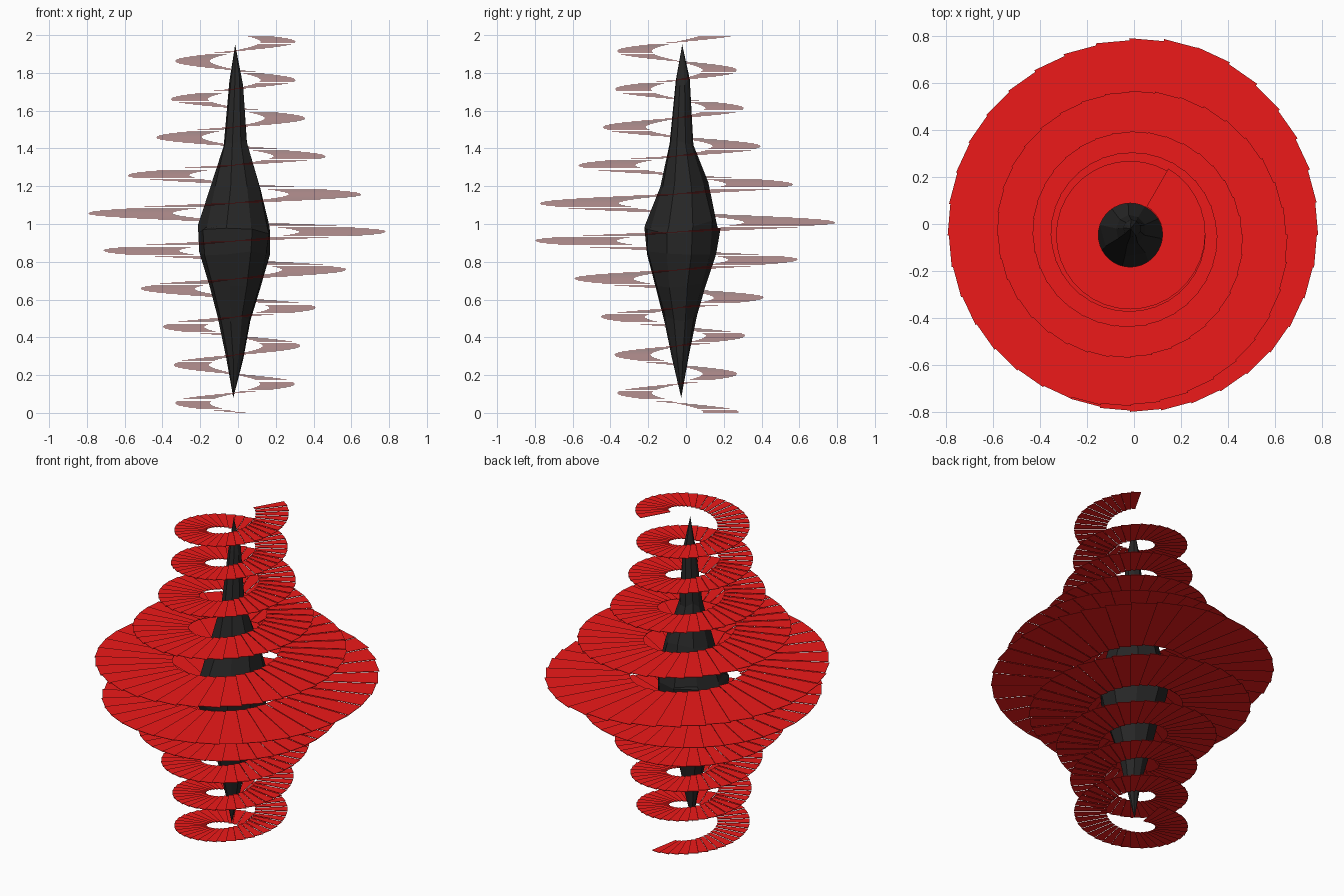
import bpy, bmesh, math, random

if "Cube" in bpy.data.objects:
    bpy.data.objects.remove(bpy.data.objects["Cube"])

random.seed(4)


def material(name, color):
    m = bpy.data.materials.new(name)
    m.diffuse_color = color
    m.use_nodes = True
    m.node_tree.nodes["Principled BSDF"].inputs["Base Color"].default_value = m.diffuse_color
    return m


def add_object(name, bm, mat):
    bmesh.ops.recalc_face_normals(bm, faces=bm.faces)
    me = bpy.data.meshes.new(name)
    bm.to_mesh(me)
    bm.free()
    me.materials.append(mat)
    ob = bpy.data.objects.new(name, me)
    bpy.context.collection.objects.link(ob)
    return ob


def lerp(table, t):
    for (a, va), (b, vb) in zip(table, table[1:]):
        if t <= b:
            return va + (vb - va) * (t - a) / (b - a)
    return table[-1][1]


red = material("red", (0.85, 0.01, 0.01, 1))
black = material("black", (0.02, 0.02, 0.02, 1))
CX, CY = -0.016, -0.047

# spiral staircase: flat open-riser treads, widest at mid height
RADIUS = [(0, .85), (.03, .803), (.1, .737), (.2, .622), (.3, .53), (.4, .446),
          (.5, .396), (.6, .355), (.7, .328), (.8, .315), (.95, .315), (1, .326)]
STEP, COUNT, THICK, INNER = math.radians(10), 358, 0.0025, 0.43
START = math.radians(80)
bm = bmesh.new()
for i in range(COUNT):
    z = 0.004 + i * (1.9935 / (COUNT - 1))
    r = lerp(RADIUS, abs(z - 1))
    a0 = START + i * STEP
    a1 = a0 + STEP * 1.02
    ring = []
    for h in (z - THICK / 2, z + THICK / 2):
        ring.append([bm.verts.new((CX + q * math.cos(a), CY + q * math.sin(a), h))
                     for q, a in ((r * INNER, a0), (r, a0), (r, a1), (r * INNER, a1))])
    lo, hi = ring
    bm.faces.new(lo[::-1])
    bm.faces.new(hi)
    for k in range(4):
        n = (k + 1) % 4
        bm.faces.new((lo[k], lo[n], hi[n], hi[k]))
low = min(v.co.z for v in bm.verts)
for v in bm.verts:
    v.co.z -= low
add_object("spiral_treads", bm, red)

# rough faceted spindle: (z, radius, centre x, centre y)
PROFILE = [(.30, .045, -.015, -.03), (.50, .085, -.02, -.03), (.67, .135, -.015, -.035),
           (.85, .185, -.02, -.03), (.96, .198, -.018, -.025), (1.0, .188, -.015, -.02),
           (1.20, .13, -.01, -.01), (1.43, .062, -.015, -.022), (1.75, .036, -.008, -.018)]
SIDES = 9
bm = bmesh.new()
rings = []
for z, r, x, y in PROFILE:
    row = []
    for k in range(SIDES):
        a = math.tau * k / SIDES + 0.3
        q = r * random.uniform(.97, 1.07)
        row.append(bm.verts.new((x + q * math.cos(a), y + q * math.sin(a),
                                 z + random.uniform(-.02, .02))))
    rings.append(row)
bottom = bm.verts.new((-.025, -.025, .08))
top = bm.verts.new((-.015, -.02, 1.95))
for k in range(SIDES):
    n = (k + 1) % SIDES
    bm.faces.new((bottom, rings[0][n], rings[0][k]))
    bm.faces.new((top, rings[-1][k], rings[-1][n]))
    for lo, hi in zip(rings, rings[1:]):
        bm.faces.new((lo[k], lo[n], hi[n], hi[k]))
add_object("spindle_core", bm, black)
